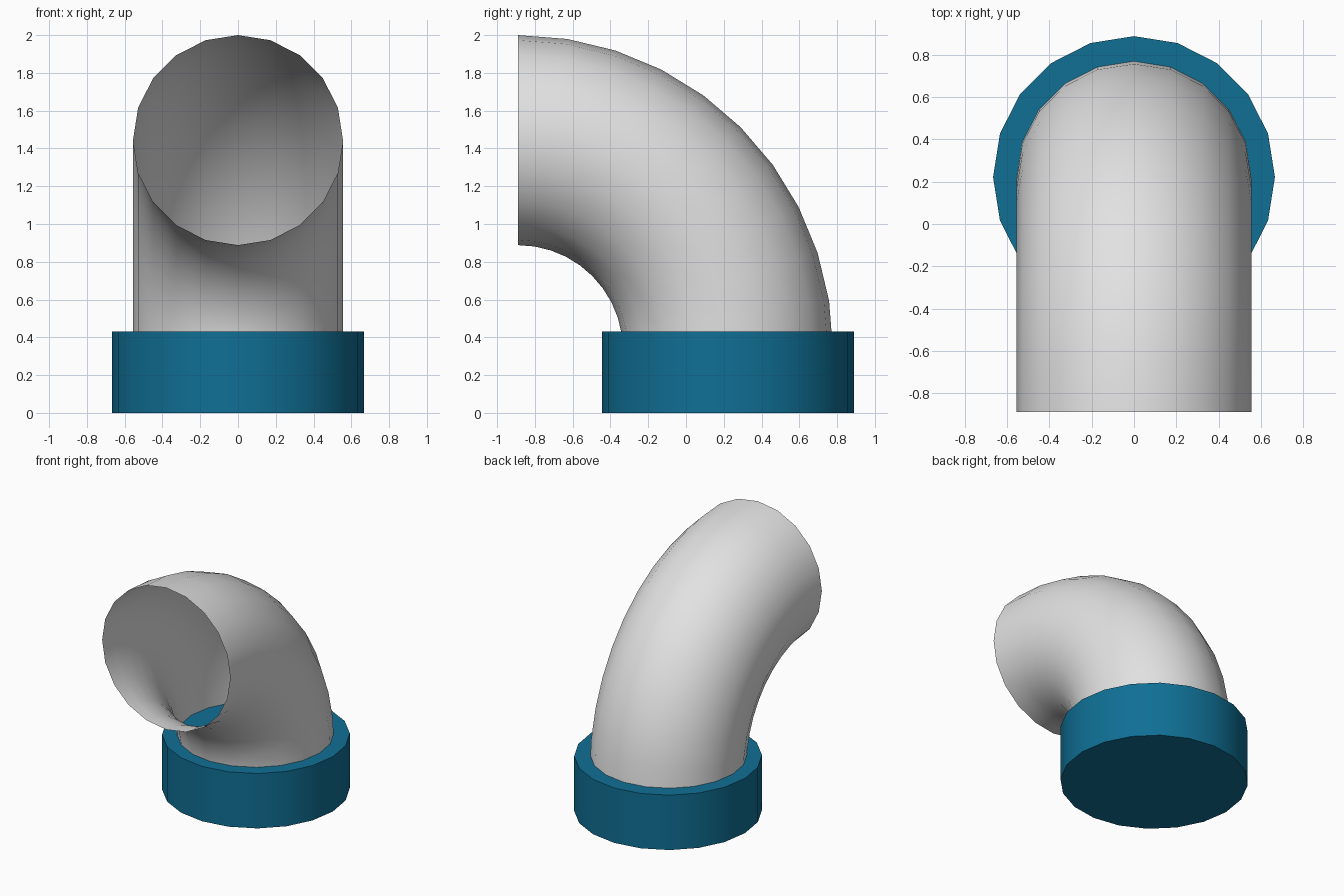
import bpy, bmesh, math

if "Cube" in bpy.data.objects:
    bpy.data.objects.remove(bpy.data.objects["Cube"])

SIDES = 20
R_PIPE, R_BEND, R_BASE = 0.556, 1.111, 0.667
BASE_Y, BASE_H = 0.222, 0.43
BEND_Y, BEND_Z = -0.889, 0.333   # centre of the bend


def material(name, rgb):
    m = bpy.data.materials.new(name)
    m.diffuse_color = (*rgb, 1)
    m.use_nodes = True
    m.node_tree.nodes["Principled BSDF"].inputs["Base Color"].default_value = m.diffuse_color
    return m


def finish(name, bm, mat):
    me = bpy.data.meshes.new(name)
    bmesh.ops.recalc_face_normals(bm, faces=bm.faces)
    bm.to_mesh(me)
    bm.free()
    ob = bpy.data.objects.new(name, me)
    bpy.context.collection.objects.link(ob)
    me.materials.append(mat)
    bpy.ops.object.select_all(action='DESELECT')
    ob.select_set(True)
    bpy.context.view_layer.objects.active = ob
    bpy.ops.object.shade_smooth_by_angle(angle=math.radians(35))
    return ob


grey = material("light grey", (0.76, 0.76, 0.76))
blue = material("deep blue", (0.005, 0.16, 0.30))

# Solid base collar
bm = bmesh.new()
ring = [bm.verts.new((R_BASE * math.sin(math.tau * i / SIDES),
                      BASE_Y + R_BASE * math.cos(math.tau * i / SIDES), 0))
        for i in range(SIDES)]
disc = bm.faces.new(ring)
ext = bmesh.ops.extrude_face_region(bm, geom=[disc], use_keep_orig=True)
for v in ext["geom"]:
    if isinstance(v, bmesh.types.BMVert):
        v.co.z = BASE_H
finish("base_collar", bm, blue)

# Open, thin-walled quarter bend, facing the front at its upper end
bm = bmesh.new()
rings = []
for k in range(11):
    a = math.radians(9 * k)
    row = []
    for i in range(SIDES):
        t = math.tau * i / SIDES
        r = R_BEND + R_PIPE * math.cos(t)
        row.append(bm.verts.new((R_PIPE * math.sin(t),
                                 BEND_Y + r * math.cos(a),
                                 BEND_Z + r * math.sin(a))))
    rings.append(row)
for lo, hi in zip(rings, rings[1:]):
    for i in range(SIDES):
        j = (i + 1) % SIDES
        bm.faces.new((lo[i], lo[j], hi[j], hi[i]))
finish("pipe_bend", bm, grey)
